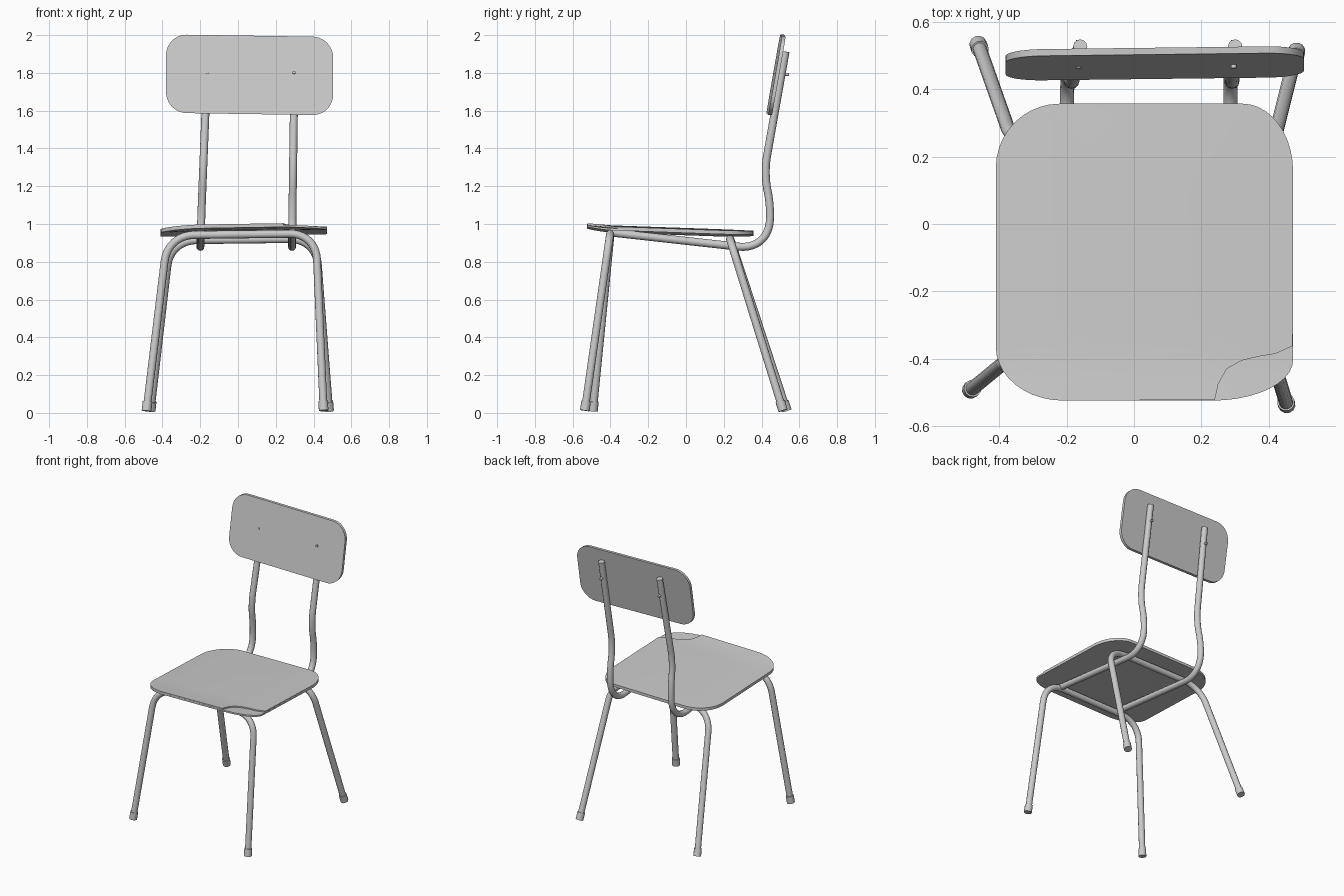
import bpy, bmesh, math
from mathutils import Vector

if "Cube" in bpy.data.objects:
    bpy.data.objects.remove(bpy.data.objects["Cube"])


def smooth(obj, angle=40):
    bpy.ops.object.select_all(action='DESELECT')
    obj.select_set(True)
    bpy.context.view_layer.objects.active = obj
    if obj.type == 'CURVE':
        bpy.ops.object.convert(target='MESH')
    bpy.ops.object.shade_smooth_by_angle(angle=math.radians(angle))


def fillet(pts, cuts, steps=10):
    """Round the inner corners of a polyline."""
    pts = [Vector(p) for p in pts]
    out = [pts[0]]
    for i, cut in enumerate(cuts, 1):
        p = pts[i]
        a = p + (pts[i - 1] - p).normalized() * cut
        b = p + (pts[i + 1] - p).normalized() * cut
        for k in range(steps + 1):
            t = k / steps
            # blend of quadratic and rounder cubic bend
            q = a * (1-t)**3 + b * t**3
            q += (a.lerp(p, 0.6) * (1-t) + b.lerp(p, 0.6) * t) * 3 * t * (1-t)
            out.append(q)
    return out + [pts[-1]]


def tube(name, pts, radius):
    cu = bpy.data.curves.new(name, 'CURVE')
    cu.dimensions = '3D'
    cu.bevel_depth = radius
    cu.bevel_resolution = 4
    cu.use_fill_caps = True
    sp = cu.splines.new('POLY')
    sp.points.add(len(pts) - 1)
    for q, p in zip(sp.points, pts):
        q.co = (*p, 1)
    obj = bpy.data.objects.new(name, cu)
    bpy.context.collection.objects.link(obj)
    smooth(obj)
    return obj


def outline(x0, x1, y0, y1, corners, steps=10):
    """Rounded rectangle; corners = (rx, ry) from front right, counter-clockwise."""
    pts = []
    for i, (rx, ry) in enumerate(corners):
        cx = x1 - rx if i in (0, 1) else x0 + rx
        cy = y1 - ry if i in (1, 2) else y0 + ry
        for k in range(steps + 1):
            a = math.radians(-90 + 90 * i + 90 * k / steps)
            pts.append((cx + rx * math.cos(a), cy + ry * math.sin(a)))
    return pts


def board(name, loop, top, bottom, rings=7):
    """Closed panel from an outline and two surface functions."""
    bm = bmesh.new()
    n = len(loop)
    cx = (min(p[0] for p in loop) + max(p[0] for p in loop)) / 2
    cy = (min(p[1] for p in loop) + max(p[1] for p in loop)) / 2
    edges = []
    for fn, flip in ((top, False), (bottom, True)):
        mid = bm.verts.new(fn(cx, cy))
        prev = None
        for r in range(1, rings + 1):
            t = r / rings
            ring = [bm.verts.new(fn(cx + (x-cx)*t, cy + (y-cy)*t)) for x, y in loop]
            for i in range(n):
                j = (i + 1) % n
                bm.faces.new((mid, ring[i], ring[j]) if prev is None
                             else (prev[i], ring[i], ring[j], prev[j]))
            prev = ring
        edges.append(prev)
    a, b = edges
    for i in range(n):
        j = (i + 1) % n
        bm.faces.new((a[i], b[i], b[j], a[j]))
    bmesh.ops.recalc_face_normals(bm, faces=bm.faces)
    me = bpy.data.meshes.new(name)
    bm.to_mesh(me)
    bm.free()
    obj = bpy.data.objects.new(name, me)
    bpy.context.collection.objects.link(obj)
    smooth(obj)
    return obj


# Seat: two plies, the upper one broken off at the front right corner
def seat_level(offset):
    def f(x, y):
        lip = max(0, -0.40 - y) * 0.06
        return Vector((x, y, 0.993 - 0.035 * (y + 0.4) - 0.06 * (x - 0.15)**2 + lip + offset))
    return f


full = outline(-0.41, 0.472, -0.524, 0.357,
               [(0.24, 0.12), (0.15, 0.20), (0.19, 0.19), (0.20, 0.16)])
chip = [(0.24, -0.522), (0.25, -0.475), (0.275, -0.43), (0.32, -0.405),
        (0.37, -0.393), (0.42, -0.385), (0.471, -0.362)]
board("seat_lower_ply", full, seat_level(-0.009), seat_level(-0.02))
board("seat_upper_ply", chip + full[11:], seat_level(0), seat_level(-0.009))


# Backrest: leaning panel, slightly rolled and yawed
def back_level(offset):
    def f(x, z):
        y = 0.440 + 0.175 * (z - 1.58) + 0.012 * (x - 0.06) + offset
        return Vector((x, y, z - 0.015 * (x - 0.06)))
    return f


board("backrest", outline(-0.381, 0.504, 1.582, 1.997, [(0.11, 0.11)] * 4),
      back_level(-0.010), back_level(0.010))

# Side rails that bend up into the backrest supports, with their bolts
RADIUS = 0.021
for side, xb, xt in (("left", -0.20, -0.16), ("right", 0.286, 0.30)):
    prof = [(-0.40, 0.955), (0.44, 0.862), (0.447, 1.10), (0.413, 1.27), (0.527, 1.912)]
    pts = [(xb + (xt - xb) * max(0, z - 0.9), y, z) for y, z in prof]
    tube("back_support_" + side, fillet(pts, (0.165, 0.07, 0.09)), RADIUS)
    bx = xt - 0.004
    tube("back_bolt_" + side, [(bx, 0.462, 1.803), (bx, 0.545, 1.79)], 0.008)

# Bent leg frames: (left foot, left corner, right corner, right foot)
frames = {
    "front": [(-0.484, -0.492, 0.016), (-0.372, -0.40, 0.940),
              (0.412, -0.402, 0.950), (0.453, -0.535, 0.018)],
    "rear": [(-0.462, 0.532, 0.018), (-0.358, 0.238, 0.913),
             (0.412, 0.232, 0.922), (0.482, 0.512, 0.018)],
}
for name, pts in frames.items():
    tube(name + "_leg_frame", fillet(pts, (0.14, 0.14)), RADIUS)
    # Foot caps
    for side, foot, knee in (("left", pts[0], pts[1]), ("right", pts[3], pts[2])):
        a, b = Vector(foot), Vector(knee)
        d = (b - a).normalized()
        tube(f"{name}_foot_{side}", [a - d * 0.006, a + d * 0.045], 0.026)
